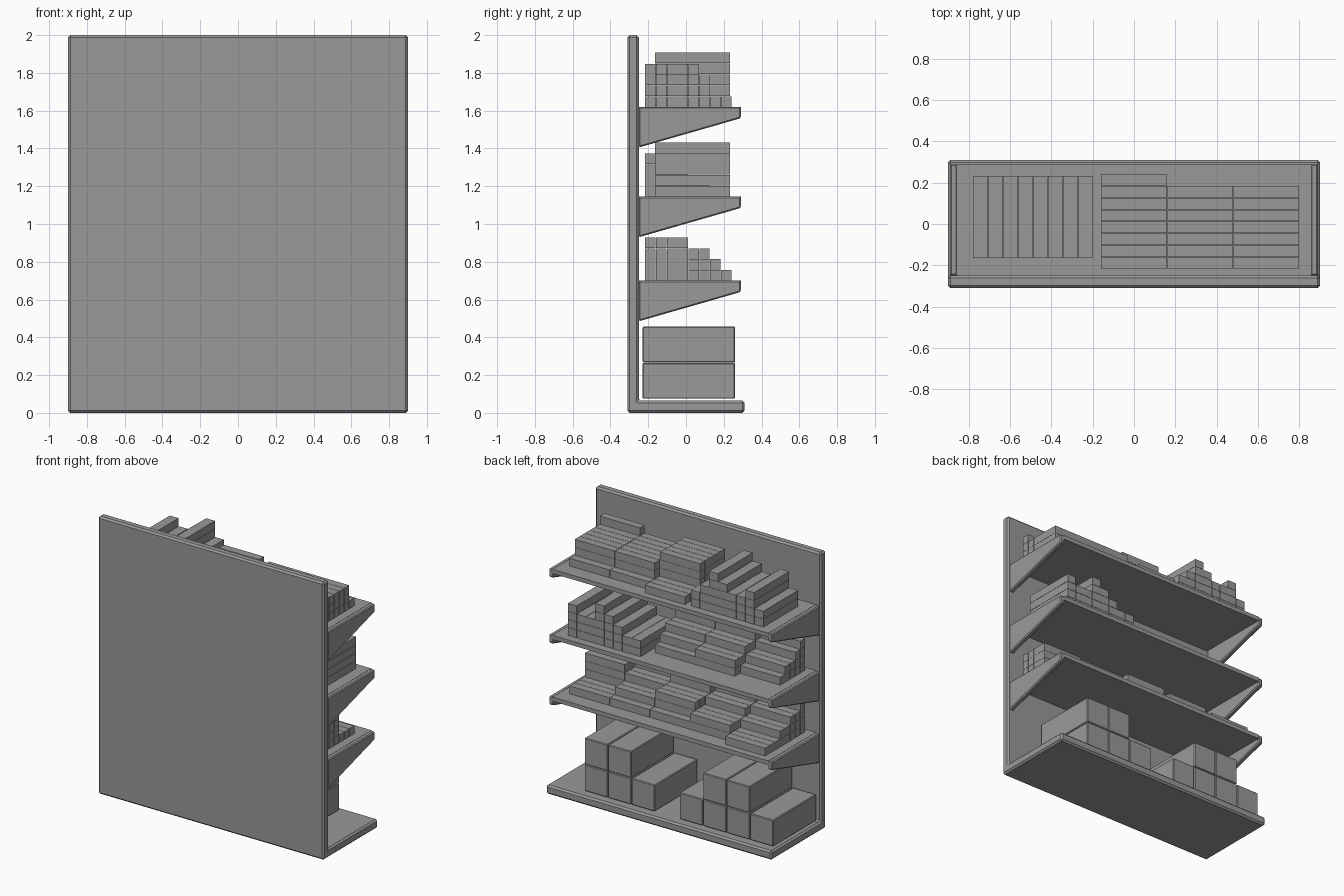
import bpy, bmesh
from mathutils import Matrix, Vector

cube = bpy.data.objects.get("Cube")
if cube:
    bpy.data.objects.remove(cube)

GREY = (0.32, 0.32, 0.32, 1)
mat = bpy.data.materials.new("plain grey")
mat.use_nodes = True
mat.diffuse_color = GREY
mat.node_tree.nodes["Principled BSDF"].inputs["Base Color"].default_value = GREY


def finish(bm, name, bevel=0.0):
    bmesh.ops.recalc_face_normals(bm, faces=bm.faces)
    mesh = bpy.data.meshes.new(name)
    bm.to_mesh(mesh)
    bm.free()
    mesh.materials.append(mat)
    ob = bpy.data.objects.new(name, mesh)
    bpy.context.collection.objects.link(ob)
    if bevel:
        mod = ob.modifiers.new("chamfer", 'BEVEL')
        mod.width = bevel
        mod.segments = 1
    return ob


def add_box(bm, low, high):
    low, high = Vector(low), Vector(high)
    place = Matrix.Translation((low + high) / 2) @ Matrix.Diagonal((*(high - low), 1))
    bmesh.ops.create_cube(bm, size=1, matrix=place)


def add_profile(bm, points, x0, x1):
    """Extrude a (y, z) outline along x."""
    face = bm.faces.new([bm.verts.new((x0, y, z)) for y, z in points])
    out = bmesh.ops.extrude_face_region(bm, geom=[face])
    moved = [v for v in out["geom"] if isinstance(v, bmesh.types.BMVert)]
    bmesh.ops.translate(bm, verts=moved, vec=(x1 - x0, 0, 0))


# Back panel and base in one L-shaped piece
bm = bmesh.new()
add_profile(bm, [(-.31, 0), (.31, 0), (.31, .065), (-.25, .065), (-.25, 2), (-.31, 2)], -.9, .9)
finish(bm, "back_panel_and_base", .012)

# Shelves: thin board with a tapered bracket at each end
SHELVES = {"lower": .70, "middle": 1.145, "upper": 1.62}
for name, top in SHELVES.items():
    bm = bmesh.new()
    add_box(bm, (-.86, -.25, top - .03), (.86, .29, top))
    finish(bm, name + "_shelf_board")
    bm = bmesh.new()
    outline = [(-.25, top), (.29, top), (.29, top - .06), (-.25, top - .215)]
    for side in (-1, 1):
        add_profile(bm, outline, side * .855, side * .89)
    finish(bm, name + "_shelf_brackets", .007)

# Small cartons: stacks lying along the shelf, or pointing out from it
STEP, WIDE, LONG, GAP = .0573, .0725, .32, .0012


def stack_along(name, x, top, heights):
    bm = bmesh.new()
    for i, count in enumerate(heights):
        y = -.217 + i * STEP
        for k in range(count):
            z = top + k * STEP
            add_box(bm, (x + GAP, y + GAP, z), (x + LONG - GAP, y + STEP - GAP, z + STEP - GAP))
    finish(bm, name)


def stack_outward(name, x, direction, top, heights):
    bm = bmesh.new()
    for i, count in enumerate(heights):
        a, b = sorted((x + direction * i * WIDE, x + direction * (i + 1) * WIDE))
        for k in range(count):
            z = top + k * STEP * 1.01
            add_box(bm, (a + GAP, -.165, z), (b - GAP, .232, z + STEP - GAP))
    finish(bm, name)


LAYOUT = {
    "upper": (-.16, [[4, 4, 4, 4, 4, 1, 1, 1], [3, 3, 3, 3, 3, 3, 1], [4, 3, 3, 3, 3, 3, 1]]),
    "middle": (-.8, [[4, 3, 2, 2, 1], [4, 4, 3, 3, 2, 2], [4, 4, 3, 3, 2, 1]]),
    "lower": (-.8, [[4, 3, 3, 2, 2, 1, 1, 1], [4, 4, 3, 3, 2, 2, 2], [4, 4, 4, 3, 3, 3, 1],
                    [4, 4, 3, 3, 2, 2, 1], [4, 4, 4, 4, 1, 1, 1]]),
}
for shelf, (start, stacks) in LAYOUT.items():
    for n, heights in enumerate(stacks):
        stack_along(f"{shelf}_cartons_{n + 1}", start + n * LONG, SHELVES[shelf], heights)
stack_outward("upper_outward_cartons", -.78, 1, SHELVES["upper"], [2, 4, 3, 3, 4, 5, 3, 2])
stack_outward("middle_outward_cartons", .78, -1, SHELVES["middle"], [4, 3, 3, 5, 4, 3, 2, 2])


# Large boxes on the base
def box_pile(name, x, rows):
    bm = bmesh.new()
    for level, columns in enumerate(rows):
        z = .075 + level * .192
        for c in columns:
            left = x - (c + 1) * .188
            add_box(bm, (left + .002, -.23, z), (left + .186, .26, z + .19))
    finish(bm, name, .005)


box_pile("left_large_boxes", .63, [(0, 1, 2), (0, 1)])
box_pile("right_large_boxes", -.127, [(0, 1, 2, 3), (1, 2)])
